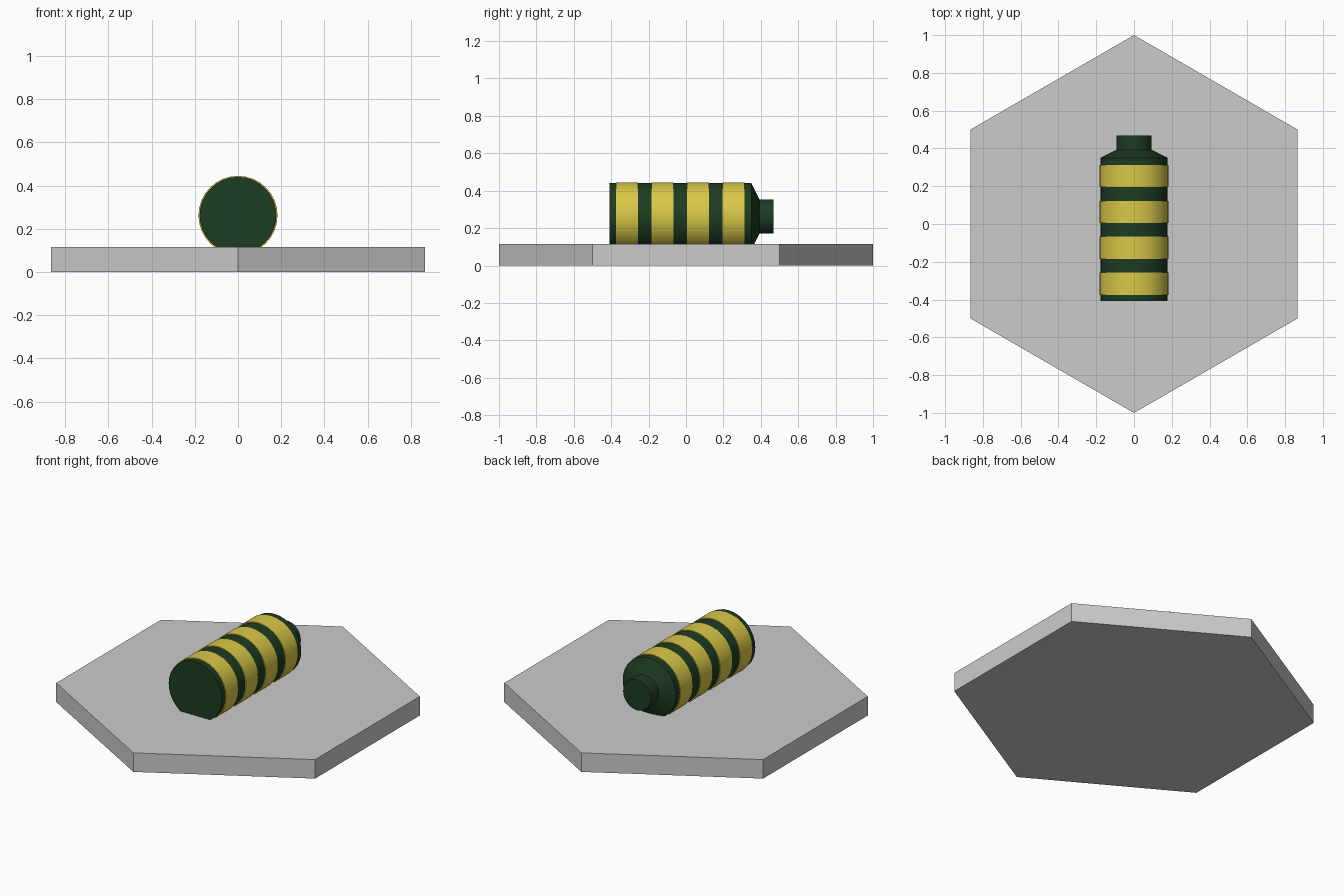
import bpy, math

if "Cube" in bpy.data.objects:
    bpy.data.objects.remove(bpy.data.objects["Cube"])

SEG = 32
AXIS_Z = 0.262


def material(name, color):
    m = bpy.data.materials.new(name)
    m.diffuse_color = (*color, 1)
    m.use_nodes = True
    m.node_tree.nodes["Principled BSDF"].inputs["Base Color"].default_value = m.diffuse_color
    return m


def lathe(name, profile, mat):
    """Revolve (y, radius) points around the barrel axis, closing both ends."""
    verts = [(r * math.sin(2 * math.pi * i / SEG), y, r * math.cos(2 * math.pi * i / SEG))
             for y, r in profile for i in range(SEG)]
    faces = [(k * SEG + i, (k + 1) * SEG + i, (k + 1) * SEG + (i + 1) % SEG, k * SEG + (i + 1) % SEG)
             for k in range(len(profile) - 1) for i in range(SEG)]
    last = (len(profile) - 1) * SEG
    faces += [tuple(range(SEG)), tuple(reversed(range(last, last + SEG)))]
    mesh = bpy.data.meshes.new(name)
    mesh.from_pydata(verts, [], faces)
    mesh.flip_normals()
    obj = bpy.data.objects.new(name, mesh)
    bpy.context.collection.objects.link(obj)
    obj.location.z = AXIS_Z
    mesh.materials.append(mat)
    bpy.ops.object.select_all(action='DESELECT')
    obj.select_set(True)
    bpy.context.view_layer.objects.active = obj
    bpy.ops.object.shade_smooth_by_angle(angle=math.radians(25))
    return obj


green = material("dark_green", (0.012, 0.045, 0.016))
yellow = material("yellow", (0.7, 0.58, 0.065))

# Hexagonal base tile, corners pointing along y
bpy.ops.mesh.primitive_cylinder_add(vertices=6, radius=1, depth=0.115, location=(0, 0, 0.0575))
bpy.context.object.name = "hex_base"

# Canister lying on its side, sunk slightly into the base, with shoulder and neck
lathe("canister", [(-0.408, 0.178), (0.35, 0.178), (0.393, 0.092), (0.469, 0.092)], green)

# Four raised stripes
for n in range(4):
    y = -0.316 + 0.19 * n
    lathe(f"stripe_{n + 1}", [(y - 0.059, 0.183), (y + 0.059, 0.183)], yellow)
